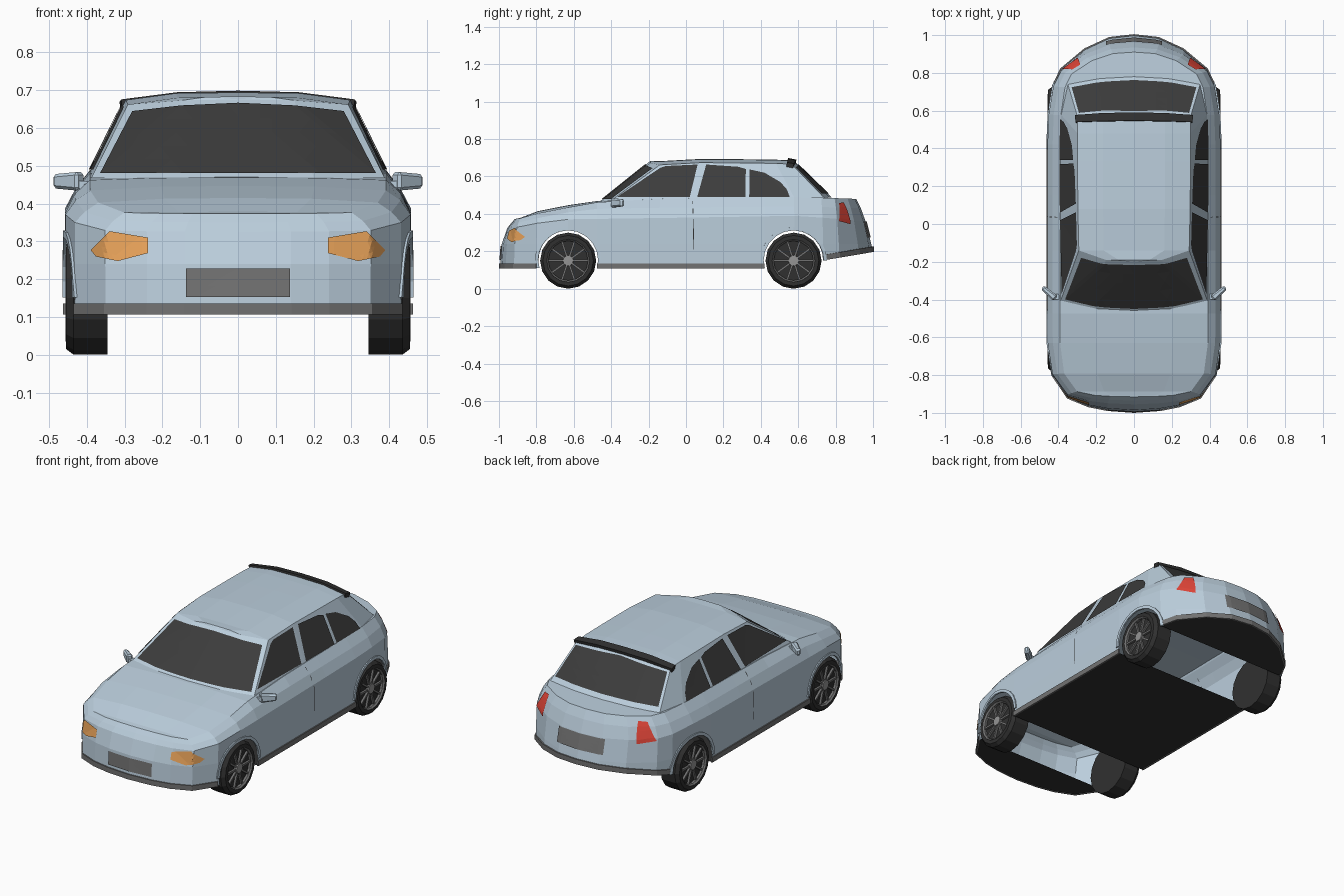
import bpy, bmesh
from math import sin, cos, pi, hypot, radians
from mathutils import Vector, Matrix
from mathutils.bvhtree import BVHTree

if "Cube" in bpy.data.objects:
    bpy.data.objects.remove(bpy.data.objects["Cube"])


def material(name, *rgb):
    m = bpy.data.materials.new(name)
    m.diffuse_color = (*rgb, 1)
    m.use_nodes = True
    m.node_tree.nodes["Principled BSDF"].inputs["Base Color"].default_value = m.diffuse_color
    return m


PAINT = material("paint", .50, .62, .72)
DARK = material("dark", .03, .03, .03)
GLASS = material("glass", .045, .045, .045)
GREY = material("grey", .17, .17, .17)
METAL = material("metal", .3, .3, .3)
AMBER = material("amber", .8, .36, .1)
RED = material("red", .75, .06, .04)


def finish(name, bm, mat, mirror=False, thick=0):
    bmesh.ops.recalc_face_normals(bm, faces=bm.faces)
    me = bpy.data.meshes.new(name)
    bm.to_mesh(me)
    bm.free()
    me.materials.append(mat)
    ob = bpy.data.objects.new(name, me)
    bpy.context.collection.objects.link(ob)
    if thick:
        s = ob.modifiers.new("thickness", 'SOLIDIFY')
        s.thickness, s.offset = thick, 0
    if mirror:
        ob.modifiers.new("mirror", 'MIRROR')
    return ob


def interp(t, table):
    if t <= table[0][0]:
        return table[0][1]
    for (a, u), (b, v) in zip(table, table[1:]):
        if t <= b:
            return u + (v - u) * (t - a) / (b - a)
    return table[-1][1]


def loft(name, rings, mat, mirror=False):
    bm = bmesh.new()
    vs = [[bm.verts.new(p) for p in r] for r in rings]
    for a, b in zip(vs, vs[1:]):
        for i in range(len(a)):
            j = (i + 1) % len(a)
            bm.faces.new((a[i], a[j], b[j], b[i]))
    bmesh.ops.remove_doubles(bm, verts=bm.verts, dist=.0005)
    return finish(name, bm, mat, mirror)


def both_sides(half):
    return half + [(-x, y, z) for x, y, z in half[-2:0:-1]]


def ribbon(name, lower, upper, mat, thick, mirror=True):
    bm = bmesh.new()
    a, b = [[bm.verts.new(p) for p in r] for r in (lower, upper)]
    for i in range(len(a) - 1):
        bm.faces.new((a[i], a[i + 1], b[i + 1], b[i]))
    return finish(name, bm, mat, mirror, thick)


def tree(ob):
    me = ob.data
    return BVHTree.FromPolygons([v.co for v in me.vertices], [p.vertices[:] for p in me.polygons])


def decal(name, target, side, pts, mat, off=.006):
    """Flat outline projected on to a surface from one side, then mirrored."""
    place, d = {'side': (lambda u, v: Vector((2, u, v)), Vector((-1, 0, 0))),
                'front': (lambda u, v: Vector((u, -2, v)), Vector((0, 1, 0))),
                'back': (lambda u, v: Vector((u, 2, v)), Vector((0, -1, 0)))}[side]
    bm = bmesh.new()
    bm.faces.new([bm.verts.new(place(*p)) for p in pts])
    bmesh.ops.triangulate(bm, faces=bm.faces)
    bmesh.ops.subdivide_edges(bm, edges=bm.edges, cuts=4, use_grid_fill=True)
    for v in bm.verts:
        hit = target.ray_cast(v.co, d)[0] or target.find_nearest(v.co + d * 1.2)[0]
        v.co = hit - d * off
    return finish(name, bm, mat, True)


# Lower body: plan outline lifted through a stack of rings
PLAN = [(0, -.995), (.14, -.985), (.24, -.965), (.35, -.92), (.43, -.8), (.455, -.63),
        (.456, -.475), (.456, -.14), (.456, .15), (.456, .42), (.45, .58), (.425, .735),
        (.385, .82), (.26, .925), (.13, .985), (0, 1)]
FLOOR = [(.43, .11), (.735, .155), (1, .2)]
LOW = [(0, .24)]
SHOULDER = [(-1, .325), (-.9, .33), (-.7, .37), (0, .38), (.6, .39), (1, .36)]
UPPER = [(-1, .35), (-.9, .355), (-.7, .4), (-.45, .43), (.6, .44), (1, .43)]
BELT = [(-1, .373), (-.9, .377), (-.78, .408), (-.6, .44), (-.42, .472), (0, .485), (.6, .49), (1, .48)]
CROWN = [(-.95, 0), (-.75, .016), (-.45, .006), (.6, 0)]


def ring(fx, heights, front=0, rear=0, crown=0):
    half = []
    for x, y in PLAN:
        lean = max(0, 1 - (x / .456) ** 2)
        half.append((x * fx, y + lean * (front if y < 0 else -rear),
                     interp(y, heights) + crown * interp(y, CROWN)))
    return both_sides(half)


body = loft("body", [ring(0, FLOOR), ring(1, FLOOR), ring(1.004, LOW, .01, .01),
                     ring(1.004, SHOULDER, .04, .04), ring(.945, UPPER, .06, .065),
                     ring(.86, BELT, .08, .09), ring(.45, BELT, .08, .09, .85),
                     ring(0, BELT, .08, .09, 1)], PAINT)

# Wheel arches cut through, leaving an open shell above the wheels
AXLES, AZ, AR = (-.63, .575), .152, .16
for y in AXLES:
    bm = bmesh.new()
    bmesh.ops.create_cone(bm, cap_ends=True, segments=20, radius1=AR, radius2=AR, depth=1.4,
                          matrix=Matrix.Translation((0, y, AZ)) @ Matrix.Rotation(pi / 2, 4, 'Y'))
    cutter = finish("arch_cutter", bm, PAINT)
    cutter.hide_render = True
    mod = body.modifiers.new("arch", 'BOOLEAN')
    mod.operation, mod.object, mod.solver = 'DIFFERENCE', cutter, 'EXACT'
    bpy.context.view_layer.update()
    cut = bpy.data.meshes.new_from_object(body.evaluated_get(bpy.context.evaluated_depsgraph_get()))
    body.modifiers.clear()
    body.data = cut
    bpy.data.objects.remove(cutter)
bm = bmesh.new()
bm.from_mesh(body.data)
liner = [f for f in bm.faces if abs(f.normal.x) < .3 and any(
    all(abs(hypot(v.co.y - y, v.co.z - AZ) - AR) < .004 for v in f.verts) for y in AXLES)]
bmesh.ops.delete(bm, geom=liner, context='FACES')
bm.to_mesh(body.data)
bm.free()
body.data.materials.clear()
body.data.materials.append(PAINT)
body.data.materials.append(DARK)
for p in body.data.polygons:
    p.material_index = int(p.normal.z < -.8 and p.center.z < .22)

# Cabin
base = [(0, -.46, .468), (.2, -.45, .468), (.388, -.405, .468), (.394, .05, .475), (.394, .33, .48),
        (.388, .58, .485), (.35, .74, .485), (.18, .77, .487), (0, .78, .487)]
roof = [(0, -.2, .676), (.15, -.19, .673), (.292, -.14, .662), (.297, .08, .674), (.299, .33, .672),
        (.299, .48, .67), (.298, .565, .666), (.15, .575, .68), (0, .577, .684)]


def roof_ring(fx, rise):
    return both_sides([(x * fx, y, z + rise * min(1, x / .29)) for x, y, z in roof])


cabin = loft("cabin", [both_sides(base), roof_ring(1, 0), roof_ring(.55, .018), roof_ring(0, .02)], PAINT)

# Windows
ct, bt = tree(cabin), tree(body)
decal("windshield", ct, 'front', [(0, .481), (.365, .481), (.28, .645), (.15, .66), (0, .667)], GLASS)
decal("rear_window", ct, 'back', [(0, .51), (.33, .51), (.292, .65), (0, .67)], GLASS)
decal("front_side_window", ct, 'side', [(-.37, .49), (.02, .49), (.062, .664), (-.11, .656), (-.14, .645)], GLASS)
decal("rear_side_window", ct, 'side', [(.06, .49), (.317, .49), (.32, .64), (.28, .652), (.108, .664)], GLASS)
decal("quarter_window", ct, 'side', [(.338, .49), (.555, .49), (.54, .53), (.505, .57), (.42, .62), (.34, .638)], GLASS)

# Lights, plates and door seam
decal("headlight", bt, 'front', [(.34, .327), (.238, .31), (.238, .269), (.318, .248), (.376, .26), (.39, .277)], AMBER)
decal("tail_light", bt, 'back', [(.285, .462), (.328, .458), (.385, .362), (.3, .345)], RED)
decal("front_grille", bt, 'front', [(0, .153), (.138, .153), (.138, .228), (0, .228)], GREY)
decal("rear_plate", bt, 'back', [(0, .275), (.147, .275), (.147, .36), (0, .36)], GREY)
decal("door_seam", bt, 'side', [(.04, .21), (.044, .21), (.038, .47), (.034, .47)], DARK, .002)

# Bumper lips and sills
for name, cols in (("front_lip", PLAN[:5]), ("sill", PLAN[6:10]), ("rear_lip", PLAN[11:])):
    low = [(x * 1.006, y * 1.001, interp(y, FLOOR) - .003) for x, y in cols]
    ribbon(name, low, [(x, y, z + .029) for x, y, z in low], GREY, .008)

# Arch flares
SIDE = [(y, x) for x, y in PLAN]
for y, name in zip(AXLES, ("front_arch", "rear_arch")):
    inner, outer = [], []
    for k in range(13):
        a = pi * k / 12
        for r, out in ((AR, inner), (.177, outer)):
            py = y + r * cos(a)
            out.append((interp(py, SIDE) + .003, py, AZ + r * sin(a)))
    ribbon(name, inner, outer, PAINT, .01)

# Roof spoiler
ribbon("roof_spoiler", [(0, .545, .687), (.16, .543, .683), (.308, .538, .664)],
       [(0, .588, .678), (.16, .586, .675), (.312, .575, .657)], DARK, .024)

# Wheels: lathed tyre, ten spokes, rim ring and hub
def lathe(name, profile, y, mat, n=16):
    return loft(name, [[(x, y + r * cos(2 * pi * i / n), .15 + r * sin(2 * pi * i / n)) for i in range(n)]
                       for r, x in profile], mat, True)


for y, end in zip(AXLES, ("front", "rear")):
    lathe(end + "_tyre", [(0, .345), (.15, .345), (.15, .435), (.135, .455), (.114, .455), (.108, .435), (0, .435)], y, DARK)
    lathe(end + "_hub", [(0, .43), (.03, .43), (.028, .452), (0, .453)], y, METAL, 10)
    lathe(end + "_rim", [(.106, .436), (.106, .449), (.114, .457), (.116, .45)], y, GREY)
    bm = bmesh.new()
    for k in range(10):
        bmesh.ops.create_cube(bm, size=1, matrix=Matrix.Translation((.44, y, .15))
                              @ Matrix.Rotation(2 * pi * k / 10, 4, 'X')
                              @ Matrix.Translation((0, .066, 0)) @ Matrix.Diagonal((.014, .086, .011, 1)))
    finish(end + "_spokes", bm, GREY, True)

# Door mirrors: tapered block swept backwards
bm = bmesh.new()
bmesh.ops.create_cube(bm, size=1)
for v in bm.verts:
    s = .75 if v.co.x > 0 else 1
    v.co = Vector((v.co.x * .09, v.co.y * .035 * s, v.co.z * .05 * s))
bmesh.ops.bevel(bm, geom=bm.edges[:], offset=.008, segments=1, affect='EDGES')
bmesh.ops.transform(bm, verts=bm.verts, matrix=Matrix.Translation((.45, -.365, .459)) @ Matrix.Rotation(radians(40), 4, 'Z'))
finish("door_mirror", bm, PAINT, True)
bm = bmesh.new()
bmesh.ops.create_cube(bm, size=1, matrix=Matrix.Translation((.41, -.385, .45)) @ Matrix.Diagonal((.05, .03, .02, 1)))
finish("mirror_stem", bm, PAINT, True)
